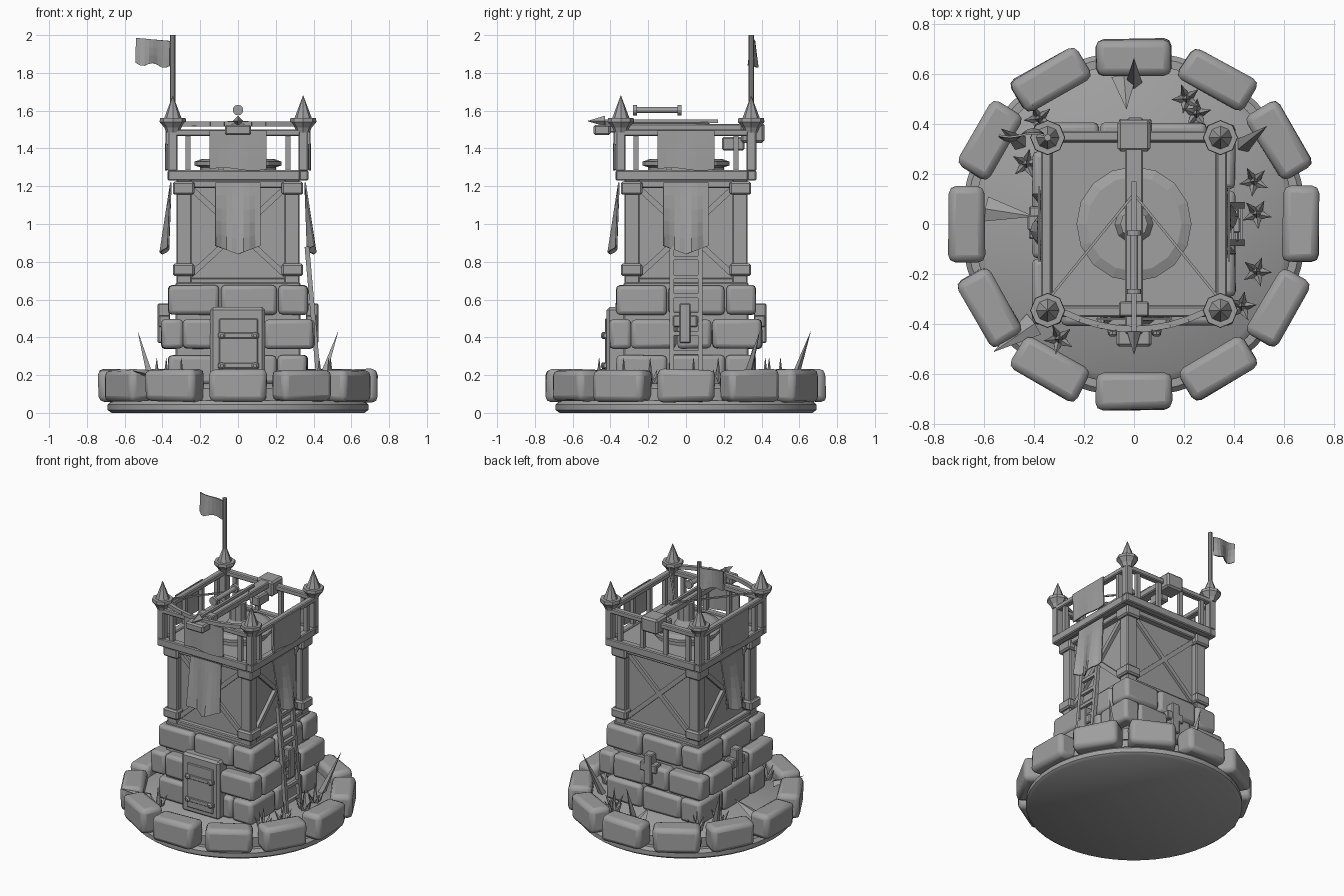
import bpy, bmesh, math, random
from mathutils import Matrix, Vector

if "Cube" in bpy.data.objects:
    bpy.data.objects.remove(bpy.data.objects["Cube"])

random.seed(4)
GREY = bpy.data.materials.new("stone grey")
GREY.diffuse_color = (0.35, 0.35, 0.35, 1)
GREY.use_nodes = True
GREY.node_tree.nodes["Principled BSDF"].inputs["Base Color"].default_value = GREY.diffuse_color


def side(k):
    """Turn a front-facing part to front, right, back or left (0-3)."""
    return Matrix.Rotation(k * math.pi / 2, 4, 'Z')


def put(name, bm, M=Matrix(), bevel=0, seg=1, smooth=False, thick=0):
    bm.transform(M)
    if not thick:
        bmesh.ops.recalc_face_normals(bm, faces=bm.faces)
    me = bpy.data.meshes.new(name)
    bm.to_mesh(me)
    bm.free()
    me.materials.append(GREY)
    ob = bpy.data.objects.new(name, me)
    bpy.context.collection.objects.link(ob)
    if thick:
        m = ob.modifiers.new("Solidify", 'SOLIDIFY')
        m.thickness, m.offset = thick, 0
    if bevel:
        m = ob.modifiers.new("Bevel", 'BEVEL')
        m.width, m.segments = bevel, seg
    if smooth:
        bpy.ops.object.select_all(action='DESELECT')
        ob.select_set(True)
        bpy.context.view_layer.objects.active = ob
        bpy.ops.object.shade_smooth_by_angle(angle=math.radians(40))
    return ob


def box(name, x, y, z, M=Matrix(), bevel=0.006, seg=1, smooth=False, jitter=0):
    """Box from (min, max) ranges."""
    bm = bmesh.new()
    bmesh.ops.create_cube(bm, size=1)
    for v in bm.verts:
        v.co = Vector([r[0] + (c + 0.5) * (r[1] - r[0]) for r, c in zip((x, y, z), v.co)])
        v.co += Vector([random.uniform(-jitter, jitter) for _ in range(3)])
    return put(name, bm, M, bevel, seg, smooth)


def beam(name, p, q, w, h, M=Matrix()):
    """Rectangular bar between two points."""
    p, q = Vector(p), Vector(q)
    bm = bmesh.new()
    bmesh.ops.create_cube(bm, size=1)
    bm.transform(Matrix.Diagonal((w, h, (q - p).length, 1)))
    T = Matrix.Translation((p + q) / 2) @ (q - p).to_track_quat('Z', 'Y').to_matrix().to_4x4()
    return put(name, bm, M @ T)


def lathe(name, prof, n, M=Matrix(), smooth=False):
    """Turned part from (radius, height) points."""
    bm = bmesh.new()
    rings = [[bm.verts.new((r * math.cos(2 * math.pi * i / n), r * math.sin(2 * math.pi * i / n), z))
              for i in range(n)] for r, z in prof]
    for a, b in zip(rings, rings[1:]):
        for i in range(n):
            bm.faces.new((a[i], a[(i + 1) % n], b[(i + 1) % n], b[i]))
    bm.faces.new(rings[0])
    bm.faces.new(rings[-1])
    return put(name, bm, M, smooth=smooth)


def cloth(name, f, nu, nv, M=Matrix(), thick=0.008):
    """Sheet from a function of u in -1..1 and v in 0..1."""
    bm = bmesh.new()
    g = [[bm.verts.new(f(2 * i / nu - 1, j / nv)) for i in range(nu + 1)] for j in range(nv + 1)]
    for j in range(nv):
        for i in range(nu):
            bm.faces.new((g[j][i], g[j][i + 1], g[j + 1][i + 1], g[j + 1][i]))
    return put(name, bm, M, thick=thick)


def spike(name, base, tip, r, flat=1.0):
    """Four-sided shard."""
    base, tip = Vector(base), Vector(tip)
    d = tip - base
    bm = bmesh.new()
    bmesh.ops.create_cone(bm, cap_ends=True, segments=4, radius1=r, radius2=0.001, depth=d.length)
    bm.transform(Matrix.Translation((base + tip) / 2) @ d.to_track_quat('Z', 'Y').to_matrix().to_4x4()
                 @ Matrix.Diagonal((1, flat, 1, 1)))
    put(name, bm)


# Round base with ground and a ring of boulders
lathe("base_disc", [(0.67, 0), (0.69, 0.015), (0.69, 0.045), (0.67, 0.065)], 48, smooth=True)
lathe("ground", [(0.64, 0.06), (0.64, 0.13), (0.61, 0.155)], 48, smooth=True)
for i in range(12):
    box("rim_stone", (-0.15, 0.15), (-0.74, -0.595), (0.06, 0.23),
        Matrix.Rotation(math.radians(30 * i), 4, 'Z'), 0.03, 2, True, 0.006)

# Stone foundation: interlocking courses around a core
box("foundation_core", (-0.33, 0.33), (-0.33, 0.33), (0.1, 0.69))
wide = [(-0.29, -0.05), (-0.045, 0.135), (0.14, 0.40)]
narrow = [(-0.37, -0.10), (-0.09, 0.205)]
for z0, half, spans in ((0.15, 0.365, narrow), (0.34, 0.405, wide), (0.52, 0.37, narrow)):
    for k in range(4):
        for s in spans:
            box("foundation_stone", s, (-half, -half + 0.155 if half < 0.4 else -0.29),
                (z0, z0 + 0.155), side(k), 0.022, 2, True, 0.003)

# Door with panel, straps and rivets
box("door_frame", (-0.147, 0.143), (-0.42, -0.3), (0.15, 0.56), bevel=0.015)
box("door_panel", (-0.1, 0.105), (-0.43, -0.4), (0.19, 0.5), bevel=0.005)
for z in (0.25, 0.41):
    box("door_strap", (-0.105, 0.11), (-0.437, -0.41), (z - 0.015, z + 0.015), bevel=0.004)
    for x in (-0.085, 0.09):
        lathe("rivet", [(0.018, 0), (0.018, 0.012), (0.009, 0.02)], 8,
              Matrix.Translation((x, -0.43, z)) @ Matrix.Rotation(math.pi / 2, 4, 'X'))

# Cross-shaped ornaments on the other walls
for k in (1, 2, 3):
    box("cross_upright", (-0.035, 0.025), (-0.425, -0.36), (0.37, 0.58), side(k))
    box("cross_bar", (-0.07, 0.06), (-0.42, -0.36), (0.455, 0.515), side(k))

# Timber storey
box("timber_walls", (-0.285, 0.285), (-0.285, 0.285), (0.68, 1.24))
for k in range(4):
    M = side(k)
    box("corner_post", (-0.325, -0.245), (-0.325, -0.245), (0.68, 1.24), M)
    for z in ((0.725, 0.79), (1.155, 1.225)):
        box("post_collar", (-0.345, -0.23), (-0.345, -0.23), z, M, 0.01)
    box("lower_beam", (-0.32, 0.32), (-0.32, -0.26), (0.675, 0.715), M)
    box("upper_beam", (-0.32, 0.32), (-0.325, -0.26), (1.19, 1.23), M)
    beam("brace", (-0.25, -0.293, 0.73), (0.25, -0.293, 1.19), 0.03, 0.03, M)
    beam("brace", (0.25, -0.288, 0.73), (-0.25, -0.288, 1.19), 0.03, 0.03, M)

# Fighting platform with railing
box("deck", (-0.35, 0.35), (-0.35, 0.35), (1.235, 1.275))
finial = [(0.035, 1.485), (0.045, 1.51), (0.07, 1.54), (0.068, 1.56), (0.046, 1.56), (0.001, 1.68)]
for k in range(4):
    M = side(k)
    box("deck_edge", (-0.37, 0.33), (-0.372, -0.325), (1.23, 1.285), M)
    box("top_rail", (-0.37, 0.33), (-0.372, -0.33), (1.465, 1.5), M)
    box("rail_post", (-0.372, -0.32), (-0.372, -0.32), (1.28, 1.5), M)
    for x in (-0.265, -0.09, 0.09, 0.265):
        box("baluster", (x - 0.014, x + 0.014), (-0.362, -0.335), (1.28, 1.47), M, 0)
    lathe("finial", finial, 8, M @ Matrix.Translation((-0.345, -0.345, 0)))

# Cloths on front, right and left
for k in (0, 1, 3):
    cloth("rail_cloth", lambda u, v: (0.15 * u, -0.38 - 0.004 * math.sin(4 * u + 1) * v,
                                      1.495 - v * (0.205 + 0.008 * math.sin(3 * u))), 6, 3, side(k))
    cloth("long_banner", lambda u, v: (0.12 * u, -0.355 - 0.035 * v - 0.022 * v * math.sin(4.5 * u + 0.6),
                                       1.22 - v * (0.335 + 0.045 * (1 - abs(u)))), 8, 5, side(k))

# Ladder leaning on the right wall
for y in (-0.075, 0.075):
    beam("ladder_rail", (0.43, y, 0.14), (0.365, y, 0.88), 0.025, 0.025)
for i in range(7):
    z = 0.22 + 0.1 * i
    x = 0.43 - 0.065 * (z - 0.14) / 0.74
    beam("ladder_rung", (x, -0.08, z), (x, 0.08, z), 0.022, 0.022)

# Flag pole and flag on the back left corner
lathe("flag_pole", [(0.014, 1.55), (0.014, 2.0)], 8, Matrix.Translation((-0.345, 0.345, 0)))
cloth("flag", lambda u, v: (-0.45 + 0.09 * u, 0.355 + 0.018 * math.sin(3 * u) * (0.4 + v),
                            1.985 - v * 0.135 - 0.008 * (1 + u) + 0.01 * v * math.cos(5 * u)), 8, 3)

# Turntable and mount
lathe("turntable", [(0.2, 1.275), (0.2, 1.3), (0.23, 1.31), (0.23, 1.33), (0.19, 1.345)], 16)
lathe("mount", [(0.08, 1.34), (0.055, 1.38), (0.055, 1.5)], 10)

# Giant crossbow
box("stock", (-0.035, 0.035), (-0.44, 0.38), (1.485, 1.53))
box("nose_block", (-0.07, 0.07), (-0.49, -0.40), (1.47, 1.525), bevel=0.01)
box("counterweight", (-0.065, 0.065), (0.29, 0.415), (1.43, 1.535), bevel=0.012)
box("trigger_block", (-0.03, 0.03), (0.19, 0.31), (1.39, 1.46), bevel=0.008)
box("bow_clamp", (-0.06, 0.06), (-0.37, -0.31), (1.49, 1.545))
N = 10
bow = [(0.36 * t, -0.42 + 0.11 * t * t, 1.53) for t in (2 * i / N - 1 for i in range(N + 1))]
for p, q in zip(bow, bow[1:]):
    beam("bow_limb", p, q, 0.025, 0.025)
for s in (-1, 1):
    beam("bow_string", (0.35 * s, -0.31, 1.535), (0, 0.12, 1.535), 0.01, 0.01)
beam("arrow_shaft", (0, -0.46, 1.545), (0, 0.17, 1.545), 0.018, 0.018)
spike("arrow_head", (0, -0.43, 1.545), (0, -0.52, 1.545), 0.028)
lathe("winch_roller", [(0.028, 0), (0.028, 0.02), (0.016, 0.02), (0.016, 0.235), (0.028, 0.235), (0.028, 0.255)],
      12, Matrix.Translation((0, -0.025, 1.603)) @ Matrix.Rotation(math.pi / 2, 4, 'X'))

# Grass tufts
for x, y in ((0.48, 0.17), (0.49, 0.04), (0.49, -0.19), (0.43, -0.33), (0.21, 0.5), (0.25, 0.44),
             (-0.43, 0.24), (-0.3, -0.46), (-0.38, 0.42)):
    a0 = random.uniform(0, 6)
    spike("grass_blade", (x, y, 0.14), (x, y, 0.29), 0.02)
    for i in range(5):
        a = a0 + i * math.tau / 5
        c, s = math.cos(a), math.sin(a)
        spike("grass_blade", (x + 0.015 * c, y + 0.015 * s, 0.14), (x + 0.06 * c, y + 0.06 * s, 0.23), 0.018)

# Tall shards and low leaves
for b, t in (((0, 0.56), (0, 0.66)), ((0.43, 0.31), (0.53, 0.39)), ((-0.45, 0.32), (-0.53, 0.38))):
    spike("tall_shard", (*b, 0.14), (*t, 0.43), 0.035, 0.7)
for b, t in (((-0.59, 0.06), (-0.4, 0.03)), ((-0.4, -0.4), (-0.56, -0.51)), ((-0.04, 0.59), (-0.03, 0.46))):
    spike("low_leaf", (*b, 0.17), (*t, 0.225), 0.05, 0.35)
